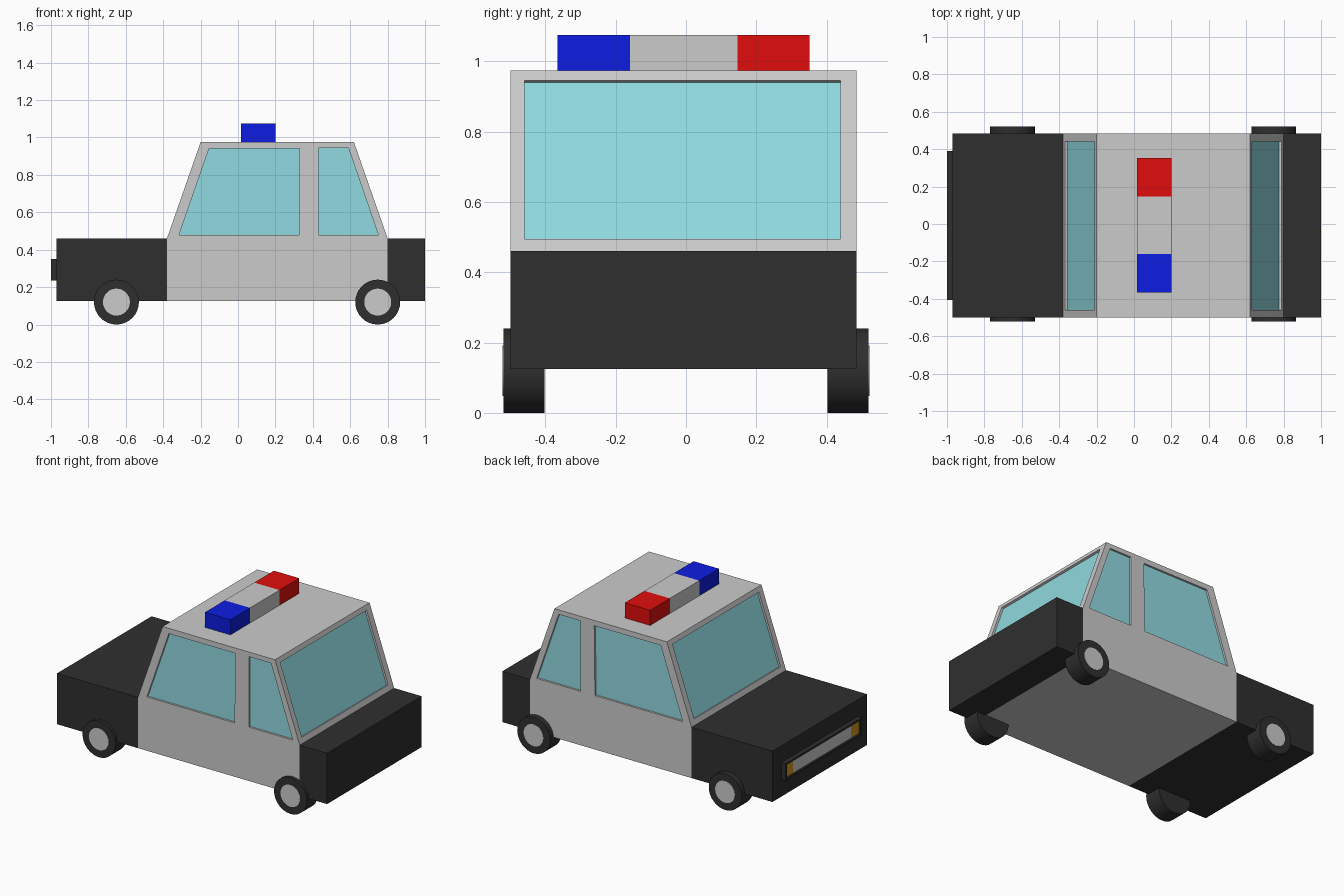
import bpy, bmesh, math
from mathutils import Vector, Matrix

if "Cube" in bpy.data.objects:
    bpy.data.objects.remove(bpy.data.objects["Cube"])

Y0, Y1 = -0.5, 0.485          # body sides
MID = (Y0 + Y1) / 2


def material(name, rgb):
    m = bpy.data.materials.new(name)
    m.diffuse_color = (*rgb, 1)
    m.use_nodes = True
    m.node_tree.nodes["Principled BSDF"].inputs["Base Color"].default_value = m.diffuse_color
    return m


DARK = material("dark_paint", (0.028, 0.028, 0.028))
GLASS = material("glass", (0.28, 0.7, 0.75))
RED = material("red_light", (0.75, 0.004, 0.004))
BLUE = material("blue_light", (0.004, 0.012, 0.75))
AMBER = material("amber_light", (0.65, 0.3, 0.01))


def finish(name, bm, mat=None):
    bmesh.ops.recalc_face_normals(bm, faces=bm.faces)
    me = bpy.data.meshes.new(name)
    bm.to_mesh(me)
    bm.free()
    ob = bpy.data.objects.new(name, me)
    bpy.context.collection.objects.link(ob)
    if mat:
        me.materials.append(mat)
    return ob


def prism(name, pts, sweep, mat=None):
    """Solid made by sweeping a planar polygon along a vector."""
    bm = bmesh.new()
    face = bm.faces.new([bm.verts.new(p) for p in pts])
    ext = bmesh.ops.extrude_face_region(bm, geom=[face], use_keep_orig=True)
    verts = [g for g in ext["geom"] if isinstance(g, bmesh.types.BMVert)]
    bmesh.ops.translate(bm, verts=verts, vec=sweep)
    return finish(name, bm, mat)


def box(name, x, y, z, mat=None):
    pts = [(x[0], y[0], z[0]), (x[1], y[0], z[0]), (x[1], y[0], z[1]), (x[0], y[0], z[1])]
    return prism(name, pts, (0, y[1] - y[0], 0), mat)


def cut(target, cutter):
    mod = target.modifiers.new("cut", 'BOOLEAN')
    mod.operation = 'DIFFERENCE'
    mod.solver = 'EXACT'
    mod.object = cutter
    cutter.hide_render = True
    cutter.hide_set(True)


# Body: hood, trunk and cabin
box("hood", (-0.97, -0.38), (Y0, Y1), (0.125, 0.46), DARK)
box("trunk", (0.80, 1.0), (Y0, Y1), (0.125, 0.46), DARK)
profile = [(-0.38, 0.125), (0.80, 0.125), (0.80, 0.46), (0.62, 0.975), (-0.20, 0.975), (-0.38, 0.46)]
cabin = prism("cabin", [(x, Y0, z) for x, z in profile], (0, Y1 - Y0, 0))


# Windows: recess cut into the cabin with a glass pane at its bottom
def window(name, pts, normal, depth=0.015):
    n = Vector(normal).normalized()
    pts = [Vector(p) for p in pts]
    cut(cabin, prism(name + "_cutter", [p + n * 0.02 for p in pts], -n * (0.02 + depth)))
    prism(name, [p - n * (depth - 0.002) for p in pts], -n * 0.006, GLASS)


front_side = [(-0.315, 0.48), (0.325, 0.48), (0.33, 0.94), (-0.155, 0.94)]
rear_side = [(0.43, 0.48), (0.75, 0.48), (0.59, 0.945), (0.43, 0.945)]
for side, y, s in (("right", Y0, -1), ("left", Y1, 1)):
    window(f"front_window_{side}", [(x, y, z) for x, z in front_side], (0, s, 0))
    window(f"rear_window_{side}", [(x, y, z) for x, z in rear_side], (0, s, 0))
for name, lo, hi, s in (("windshield", -0.368, -0.21, -1), ("back_window", 0.788, 0.63, 1)):
    window(name, [(lo, -0.46, 0.495), (lo, 0.44, 0.495), (hi, 0.44, 0.945), (hi, -0.46, 0.945)],
           (s * 0.515, 0, 0.18))

# Roof light bar
for name, ya, yb, mat in (("blue_beacon", -0.365, -0.16, BLUE), ("light_bar_middle", -0.16, 0.147, None),
                          ("red_beacon", 0.147, 0.352, RED)):
    box(name, (0.015, 0.20), (ya, yb), (0.975, 1.075), mat)

# Grille frame with recessed panel and amber lamps
frame = box("grille_frame", (-1.0, -0.97), (-0.405, 0.39), (0.235, 0.35), DARK)
cut(frame, box("grille_cutter", (-1.02, -0.985), (-0.39, 0.375), (0.248, 0.337)))
for name, ya, yb, mat in (("lamp_right", -0.39, -0.31, AMBER), ("grille_panel", -0.31, 0.295, None),
                          ("lamp_left", 0.295, 0.375, AMBER)):
    box(name, (-0.988, -0.98), (ya, yb), (0.248, 0.337), mat)


# Wheels
def cylinder(name, x, y, radius, width, mat=None):
    bm = bmesh.new()
    bmesh.ops.create_cone(bm, cap_ends=True, segments=32, radius1=radius, radius2=radius, depth=width,
                          matrix=Matrix.Translation((x, y, 0.12)) @ Matrix.Rotation(math.pi / 2, 4, 'X'))
    for f in bm.faces:
        f.smooth = len(f.verts) == 4
    for e in bm.edges:
        e.smooth = all(len(f.verts) == 4 for f in e.link_faces)
    return finish(name, bm, mat)


for end, x in (("front", -0.65), ("rear", 0.747)):
    for side, s in (("right", -1), ("left", 1)):
        cylinder(f"{end}_tyre_{side}", x, s * 0.461, 0.12, 0.118, DARK)
        cylinder(f"{end}_hub_{side}", x, s * 0.512, 0.072, 0.02)
